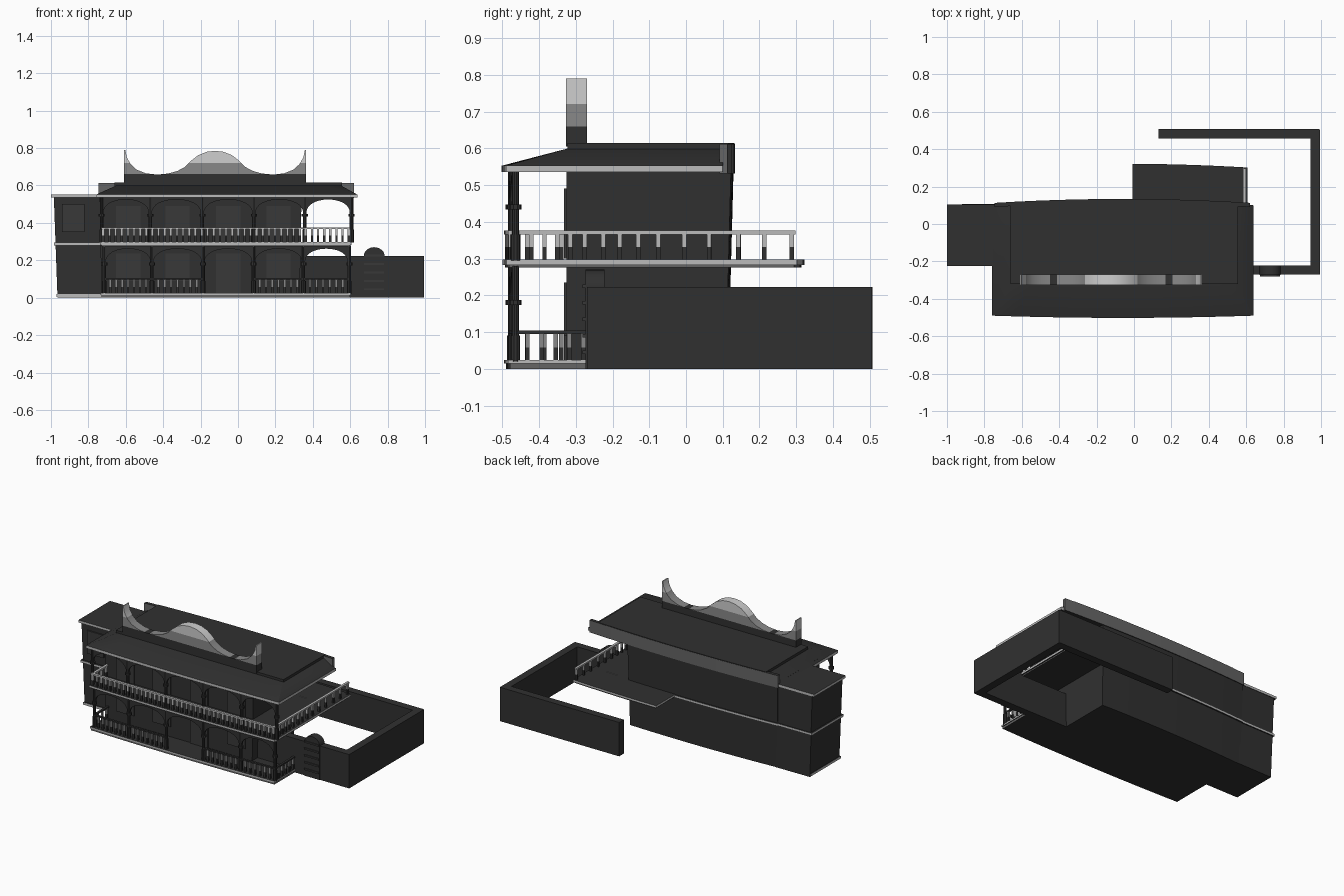
import bpy, bmesh, math
from mathutils import Vector

if "Cube" in bpy.data.objects:
    bpy.data.objects.remove(bpy.data.objects["Cube"])


def material(name, v):
    m = bpy.data.materials.new(name)
    m.diffuse_color = (v, v, v, 1)
    m.use_nodes = True
    m.node_tree.nodes["Principled BSDF"].inputs["Base Color"].default_value = m.diffuse_color
    return m


MATS = [material("charcoal", 0.03), material("pale trim", 0.5), material("mid grey", 0.25),
        material("light grey", 0.62), material("dim grey", 0.13), material("dark panel", 0.04)]
DARK, TRIM, MID, LIGHT, DIM, PANEL = range(6)


def bulge(v):
    # long front and back edges of the house bow gently outward
    t = (v.x + 0.06) / 0.7
    k = max(0.0, 1 - t * t)
    if v.y < -0.4:
        v.y -= 0.012 * k
    elif v.y > 0.05:
        v.y += 0.022 * k


def finish(name, bm, warp=True):
    if warp:
        for v in bm.verts:
            bulge(v.co)
    bmesh.ops.recalc_face_normals(bm, faces=bm.faces)
    me = bpy.data.meshes.new(name)
    bm.to_mesh(me)
    bm.free()
    for m in MATS:
        me.materials.append(m)
    ob = bpy.data.objects.new(name, me)
    bpy.context.collection.objects.link(ob)
    bpy.ops.object.select_all(action='DESELECT')
    ob.select_set(True)
    bpy.context.view_layer.objects.active = ob
    bpy.ops.object.shade_smooth_by_angle(angle=math.radians(30))
    return ob


def add_box(bm, x0, x1, y0, y1, z0, z1, mat=DARK, top=None, flat=None):
    # box, optionally tapered to a top rectangle, with a separate colour for level faces
    a, b, c, d = top or (x0, x1, y0, y1)
    n = 12 if x1 - x0 > 0.5 else 1
    rings = []
    for i in range(n + 1):
        f = i / n
        xb, xt = x0 + (x1 - x0) * f, a + (b - a) * f
        rings.append([bm.verts.new(p) for p in
                      ((xb, y0, z0), (xb, y1, z0), (xt, d, z1), (xt, c, z1))])
    faces = [bm.faces.new(rings[0]), bm.faces.new(rings[-1][::-1])]
    for r, s in zip(rings, rings[1:]):
        for j in range(4):
            k = (j + 1) % 4
            faces.append(bm.faces.new((r[j], r[k], s[k], s[j])))
    for f in faces:
        f.normal_update()
        f.material_index = flat if flat is not None and abs(f.normal.z) > 0.7 else mat


def box(name, *args, warp=True, **kw):
    bm = bmesh.new()
    add_box(bm, *args, **kw)
    return finish(name, bm, warp)


def add_prism(bm, pts, y0, y1, mat=DARK):
    f = bm.faces.new([bm.verts.new((x, y0, z)) for x, z in pts])
    f.material_index = mat
    new = bmesh.ops.extrude_face_region(bm, geom=[f])["geom"]
    for g in new:
        if isinstance(g, bmesh.types.BMVert):
            g.co.y = y1
    for f in bm.faces:
        f.material_index = mat


# house walls
box("main_house", -0.73, 0.33, -0.325, 0.093, 0, 0.56, top=(-0.74, 0.34, -0.325, 0.108))
box("side_wing", -0.965, -0.72, -0.21, 0.095, 0, 0.55, top=(-0.985, -0.72, -0.215, 0.1))
box("wing_base_trim", -0.97, -0.72, -0.218, 0.09, 0.004, 0.02, TRIM, flat=DARK)
box("wing_floor_trim", -0.985, -0.72, -0.225, 0.105, 0.28, 0.295, TRIM, flat=DARK)
box("wing_eave_trim", -1.0, -0.735, -0.225, 0.103, 0.537, 0.553, TRIM, flat=DARK)
box("back_floor_trim", -0.74, 0.01, 0.07, 0.11, 0.28, 0.295, TRIM, flat=DARK)

# porch and balcony floors
box("porch_floor", -0.73, 0.6, -0.478, -0.25, 0, 0.014, DIM, flat=DARK)
box("porch_floor_trim", -0.735, 0.605, -0.483, -0.25, 0.014, 0.024, TRIM, flat=DARK)
bm = bmesh.new()
for grow, z0, z1, m in ((0, 0.275, 0.283, DIM), (0.008, 0.283, 0.297, TRIM)):
    add_box(bm, -0.73 - grow, 0.6 + grow, -0.48 - grow, -0.32, z0, z1, m, flat=DARK)
    add_box(bm, 0.32, 0.6 + grow, -0.32, 0.09, z0, z1, m, flat=DARK)
    add_box(bm, 0.0 - grow, 0.6 + grow, 0.09, 0.292 + grow, z0, z1, m, flat=DARK)
finish("balcony_floor", bm)

# roof
box("roof_eave", -0.76, 0.64, -0.49, 0.1, 0.535, 0.553, TRIM, flat=DARK)
box("roof_slope", -0.755, 0.635, -0.488, 0.1, 0.553, 0.6, DARK, top=(-0.65, 0.55, -0.32, 0.1))
box("roof_top", -0.66, 0.555, -0.322, 0.11, 0.598, 0.615)
box("back_fascia", -0.745, 0.62, 0.09, 0.112, 0.532, 0.612, DIM, flat=DARK)

# wavy crest, coloured in three height bands
half = [(0, 0.785), (0.045, 0.78), (0.09, 0.762), (0.125, 0.735), (0.16, 0.7), (0.2, 0.678),
        (0.25, 0.664), (0.31, 0.658), (0.37, 0.665), (0.42, 0.685), (0.452, 0.715),
        (0.472, 0.75), (0.48, 0.79), (0.486, 0.79)]
cx = -0.1225
wave = [(cx - x, z) for x, z in half[:0:-1]] + [(cx + x, z) for x, z in half]
bm = bmesh.new()
add_prism(bm, [(wave[0][0], 0.605)] + wave + [(wave[-1][0], 0.605)], -0.327, -0.27)
for z in (0.66, 0.72):
    bmesh.ops.bisect_plane(bm, geom=bm.verts[:] + bm.edges[:] + bm.faces[:],
                           plane_co=(0, 0, z), plane_no=(0, 0, 1))
for f in bm.faces:
    z = f.calc_center_median().z
    f.material_index = LIGHT if z > 0.72 else MID if z > 0.66 else DARK
finish("roof_crest", bm)

# columns with collars, and arches between them
COLS = [-0.715, -0.46, -0.187, 0.083, 0.35, 0.595]


def columns(name, xs, z0, z1, collar):
    bm = bmesh.new()
    for x in xs:
        for r, a, b in ((0.010, z0, z1), (0.013, z0, z0 + 0.07), (0.017, collar - 0.007, collar + 0.007)):
            geo = bmesh.ops.create_cone(bm, cap_ends=True, segments=10, radius1=r, radius2=r, depth=b - a)
            bmesh.ops.translate(bm, verts=geo["verts"], vec=Vector((x, -0.463, (a + b) / 2)))
    finish(name, bm)


def arches(name, xs, spring, apex, top):
    bm = bmesh.new()
    for x0, x1 in zip(xs, xs[1:]):
        c, r = (x0 + x1) / 2, (x1 - x0) / 2 - 0.008
        arc = [(c - r * math.cos(math.pi * i / 16), spring + (apex - spring) * math.sin(math.pi * i / 16) ** 0.8)
               for i in range(17)]
        add_prism(bm, [(x0, top), (x0, spring)] + arc + [(x1, spring), (x1, top)], -0.47, -0.456)
    finish(name, bm)


UP = [x * 1.02 for x in COLS]
columns("lower_columns", COLS, 0.02, 0.28, 0.18)
columns("upper_columns", UP, 0.295, 0.54, 0.44)
arches("lower_arches", COLS, 0.185, 0.262, 0.278)
arches("upper_arches", UP, 0.445, 0.525, 0.538)


# railings: balusters are dark below and paler above
def spread(a, b, step):
    n = max(1, round((b - a) / step))
    return [a + (b - a) * i / n for i in range(n + 1)]


def balusters(bm, pts, z0, z1, pale, w=0.006):
    zm = (z0 + z1) / 2
    for x, y in pts:
        add_box(bm, x - w, x + w, y - w, y + w, z0, zm, DARK)
        add_box(bm, x - w, x + w, y - w, y + w, zm, z1, pale)


bm = bmesh.new()
side = [-0.42, -0.385, -0.35, -0.315, -0.275, -0.225, -0.18, -0.13, -0.075, -0.005, 0.06, 0.14, 0.21, 0.285]
pts = [(x, -0.475) for x in spread(-0.72, 0.592, 0.033)] + [(0.592, y) for y in side]
pts += [(-0.72, y) for y in (-0.43, -0.385, -0.34)]
balusters(bm, pts, 0.295, 0.368, TRIM)
add_box(bm, -0.73, 0.6, -0.483, -0.467, 0.366, 0.376, TRIM)
add_box(bm, 0.584, 0.6, -0.467, 0.295, 0.366, 0.376, TRIM)
add_box(bm, -0.728, -0.712, -0.467, -0.325, 0.366, 0.376, TRIM)
finish("balcony_railing", bm)

bm = bmesh.new()
for i in (0, 1, 3, 4):
    a, b = COLS[i], COLS[i + 1]
    balusters(bm, [(x, -0.465) for x in spread(a, b, 0.033)[1:-1]], 0.02, 0.097, MID)
    add_box(bm, a, b, -0.472, -0.458, 0.095, 0.104)
for x, end in ((COLS[0], -0.325), (COLS[-1], -0.265)):
    balusters(bm, [(x, y) for y in spread(-0.43, end - 0.015, 0.04)], 0.02, 0.097, MID)
    add_box(bm, x - 0.007, x + 0.007, -0.465, end, 0.095, 0.104)
finish("porch_railing", bm)

# doors and windows as thin plates
bm = bmesh.new()
for i in range(4):
    c = (COLS[i] + COLS[i + 1]) / 2
    add_box(bm, c - 0.065, c + 0.065, -0.332, -0.324, 0.3, 0.49, PANEL)
    low = 0.024 if i == 2 else 0.09
    add_box(bm, c - 0.065, c + 0.065, -0.332, -0.324, low, 0.235, PANEL)
add_box(bm, -0.94, -0.82, -0.223, -0.21, 0.35, 0.5, PANEL)
finish("doors_and_windows", bm)

# yard walls and arched gate
bm = bmesh.new()
add_box(bm, 0.33, 0.99, -0.27, -0.222, 0, 0.222)
add_box(bm, 0.945, 0.995, -0.27, 0.505, 0, 0.222)
add_box(bm, 0.13, 0.99, 0.458, 0.507, 0, 0.222)
finish("yard_walls", bm, warp=False)
bm = bmesh.new()
arc = [(0.728 + 0.056 * math.cos(math.pi * i / 12), 0.222 + 0.048 * math.sin(math.pi * i / 12)) for i in range(13)]
add_prism(bm, [(0.672, 0), (0.784, 0)] + arc, -0.274, -0.222)
finish("gate", bm, warp=False)
bm = bmesh.new()
for z in (0.04, 0.085, 0.13, 0.175, 0.22):
    add_box(bm, 0.675, 0.78, -0.281, -0.273, z, z + 0.01, PANEL)
finish("gate_slats", bm, warp=False)
